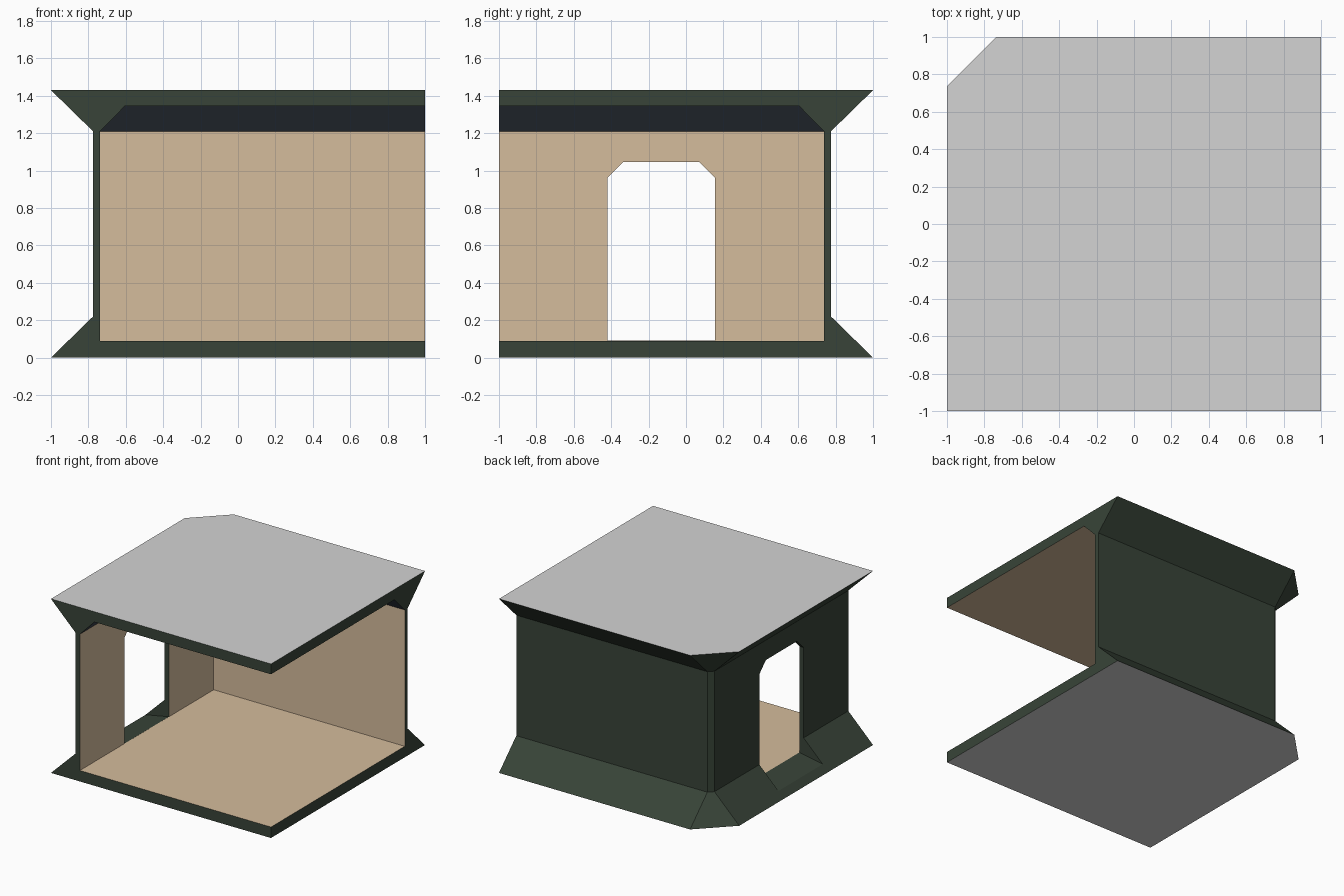
import bpy, bmesh

if "Cube" in bpy.data.objects:
    bpy.data.objects.remove(bpy.data.objects["Cube"])

WALL_IN, WALL_OUT = 0.737, 0.775      # inner and outer wall planes
FLOOR, CEILING, TOP = 0.09, 1.345, 1.43


def srgb(*c):
    return [((v / 255 + 0.055) / 1.055) ** 2.4 for v in c] + [1]


def material(name, rgb):
    m = bpy.data.materials.new(name)
    m.diffuse_color = srgb(*rgb)
    m.use_nodes = True
    m.node_tree.nodes["Principled BSDF"].inputs["Base Color"].default_value = m.diffuse_color
    return m


def loft(name, loops):
    """Solid made by bridging a stack of equal-length point loops."""
    bm = bmesh.new()
    rings = [[bm.verts.new(p) for p in loop] for loop in loops]
    n = len(rings[0])
    bm.faces.new(rings[0])
    bm.faces.new(rings[-1])
    for a, b in zip(rings, rings[1:]):
        for i in range(n):
            j = (i + 1) % n
            bm.faces.new((a[i], a[j], b[j], b[i]))
    bmesh.ops.recalc_face_normals(bm, faces=bm.faces)
    me = bpy.data.meshes.new(name)
    bm.to_mesh(me)
    bm.free()
    ob = bpy.data.objects.new(name, me)
    bpy.context.collection.objects.link(ob)
    return ob


def cut(target, cutter):
    mod = target.modifiers.new("cut", 'BOOLEAN')
    mod.operation, mod.solver, mod.object = 'DIFFERENCE', 'EXACT', cutter
    cutter.hide_render = True
    bpy.context.view_layer.objects.active = target
    bpy.ops.object.modifier_apply(modifier=mod.name)
    bpy.data.objects.remove(cutter)


# Outer body: flared base, straight wall, flared roof, chamfered back-left corner
def outer_loop(z, e):
    c = WALL_IN
    return [(-e, -1, z), (1, -1, z), (1, e, z), (-c, e, z), (-e, c, z)]


shell = loft("room_corner_shell", [outer_loop(z, e) for z, e in (
    (0, 1), (0.22, WALL_OUT), (1.21, WALL_OUT), (TOP, 1))])


# Room hollow with a sloped cove under the ceiling, open to front and right
def inner_loop(z, h):
    return [(-h, -1.5, z), (1.5, -1.5, z), (1.5, h, z), (-h, h, z)]


cut(shell, loft("room_hollow", [inner_loop(z, h) for z, h in (
    (FLOOR, WALL_IN), (1.21, WALL_IN), (CEILING, 0.605))]))


# Doorway with clipped top corners and a gently sloping threshold
def door_loop(x):
    sill = FLOOR + 0.0005 + 0.19 * (x + WALL_IN)
    return [(x, -0.42, sill), (x, 0.155, sill), (x, 0.155, 0.962),
            (x, 0.07, 1.047), (x, -0.335, 1.047), (x, -0.42, 0.962)]


cut(shell, loft("doorway", [door_loop(-1.2), door_loop(-0.6)]))

# Colours by face direction and place
shell.data.materials.clear()
for m in (material("dark green", (56, 68, 56)), material("tan", (213, 188, 156)),
          material("slate blue", (66, 73, 84)), material("light grey", (211, 211, 211))):
    shell.data.materials.append(m)

for f in shell.data.polygons:
    n, c = f.normal, f.center
    idx = 0
    if (n.z > 0.9 and c.z > 1.4) or (n.z < -0.9 and c.z < 0.01):
        idx = 3                                   # roof and underside
    elif n.z > 0.9 and c.x > -WALL_IN and c.z < 0.1:
        idx = 1                                   # floor
    elif n.z < -0.9 and c.z > 1.3:
        idx = 1                                   # ceiling
    elif (n.x > 0.9 and c.x < 0) or (n.y < -0.9 and c.y > 0.7):
        idx = 1                                   # inner walls
    elif -0.9 < n.z < -0.3 and c.z > 1.2 and (n.x > 0.5 or n.y < -0.5):
        idx = 2                                   # ceiling cove
    f.material_index = idx
    f.use_smooth = False
